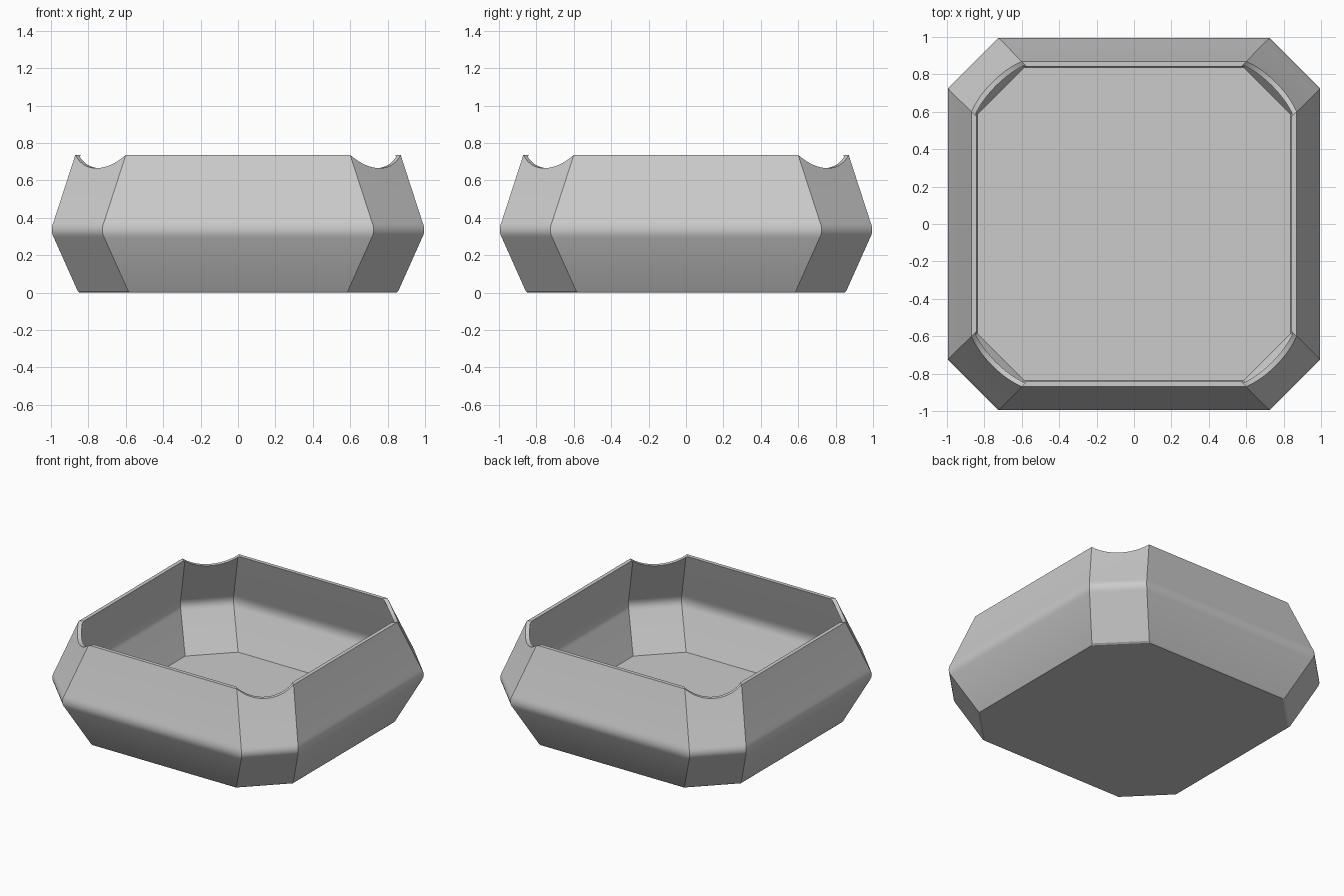
import bpy, bmesh, math

if "Cube" in bpy.data.objects:
    bpy.data.objects.remove(bpy.data.objects["Cube"])

CUT = 0.27      # corner chamfer
T = 0.03        # wall thickness


def bezier(a, b, c, n=6):
    return [tuple((1-t)**2*p + 2*t*(1-t)*q + t*t*r for p, q, r in zip(a, b, c))
            for t in (i/n for i in range(n+1))]


def octagon(bm, h, c, z):
    pts = [(h, -c), (h, c), (c, h), (-c, h), (-h, c), (-h, -c), (-c, -h), (c, -h)]
    return [bm.verts.new((x, y, z)) for x, y in pts]


# chamfered square bowl: outer profile up, inner profile down
outer = [(0.848, 0.0), (0.857, 0.008)] + bezier((0.984, 0.292), (1.007, 0.333), (0.984, 0.384)) + [(0.87, 0.735)]
inner = [(0.842, 0.735)] + bezier((0.953, 0.384), (0.973, 0.333), (0.953, 0.292)) + [(0.838, 0.035)]

bm = bmesh.new()
rings = [octagon(bm, h, h - CUT, z) for h, z in outer]
rings += [octagon(bm, h, h + T - CUT - 0.414*T, z) for h, z in inner]
for a, b in zip(rings, rings[1:]):
    for i in range(8):
        j = (i + 1) % 8
        bm.faces.new((a[i], a[j], b[j], b[i]))
bm.faces.new(rings[0][::-1])
bm.faces.new(rings[-1])
bmesh.ops.recalc_face_normals(bm, faces=bm.faces)
mesh = bpy.data.meshes.new("bowl")
bm.to_mesh(mesh)
bm.free()
bowl = bpy.data.objects.new("bowl", mesh)
bpy.context.collection.objects.link(bowl)

# round rests cut through the rim along both diagonals
R = 0.293
for k in (1, -1):
    bpy.ops.mesh.primitive_cylinder_add(vertices=96, radius=R, depth=4,
                                        location=(0, 0, 0.665 + R),
                                        rotation=(math.pi/2, 0, k*math.pi/4))
    cutter = bpy.context.object
    cutter.name = "rest_cutter"
    cutter.hide_render = True
    mod = bowl.modifiers.new("rest", 'BOOLEAN')
    mod.operation = 'DIFFERENCE'
    mod.solver = 'EXACT'
    mod.object = cutter
    bpy.context.view_layer.objects.active = bowl
    bpy.ops.object.modifier_apply(modifier=mod.name)
    bpy.data.objects.remove(cutter)

bpy.ops.object.select_all(action='DESELECT')
bowl.select_set(True)
bpy.context.view_layer.objects.active = bowl
bpy.ops.object.shade_smooth_by_angle(angle=math.radians(25))
